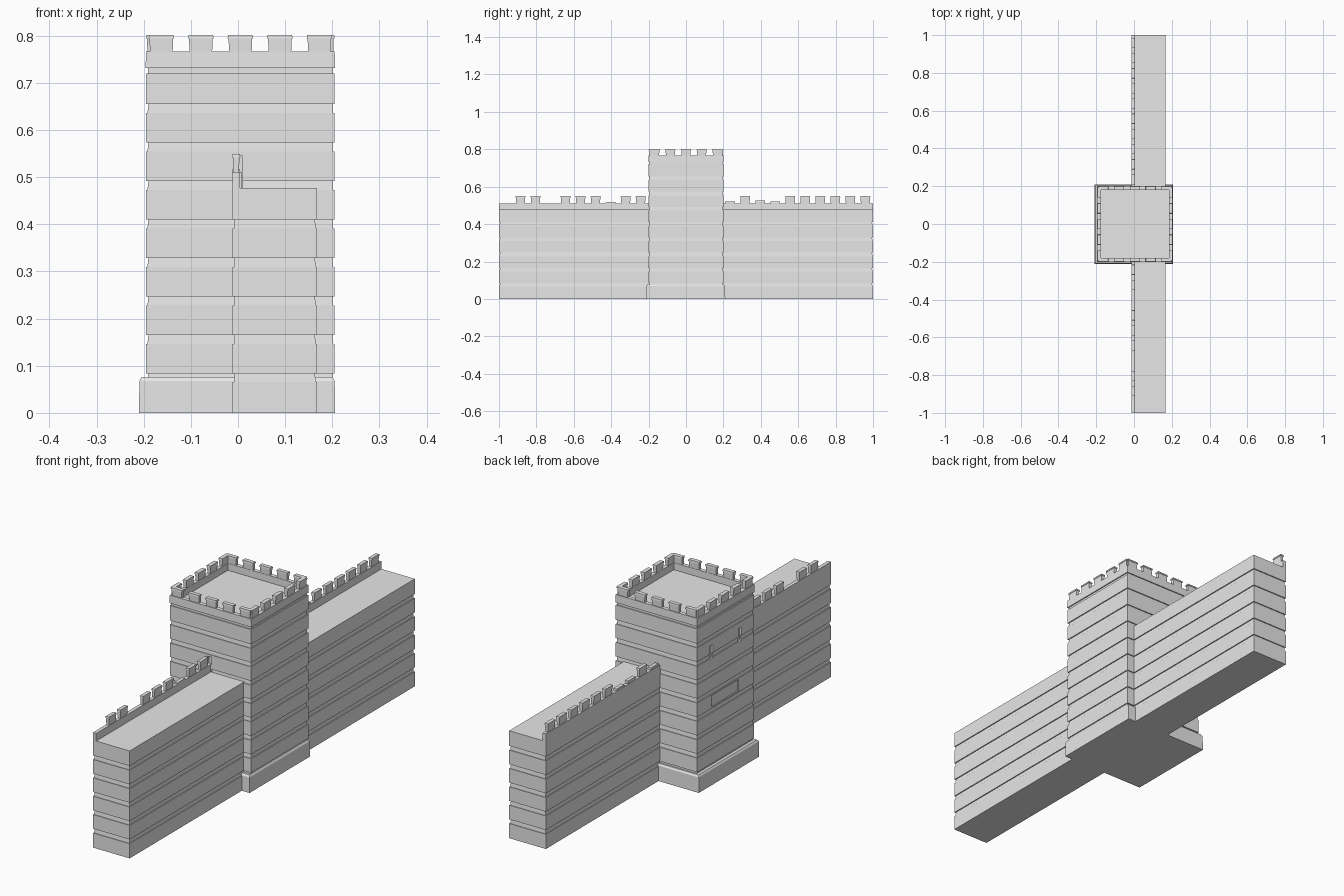
import bpy
import bmesh

cube = bpy.data.objects.get("Cube")
if cube:
    bpy.data.objects.remove(cube, do_unlink=True)

stone = bpy.data.materials.new("pale grey stone")
stone.use_nodes = True
GREY = (0.8, 0.8, 0.8, 1.0)
stone.diffuse_color = GREY
stone.node_tree.nodes["Principled BSDF"].inputs["Base Color"].default_value = GREY


def finish(name, bm):
    bmesh.ops.recalc_face_normals(bm, faces=bm.faces)
    mesh = bpy.data.meshes.new(name)
    bm.to_mesh(mesh)
    bm.free()
    mesh.materials.append(stone)
    obj = bpy.data.objects.new(name, mesh)
    bpy.context.collection.objects.link(obj)
    return obj


def stack(name, x0, x1, y0, y1, profile):
    """Closed rectangular solid following a profile of (height, inset) pairs."""
    bm = bmesh.new()
    rings = []
    for z, i in profile:
        corners = ((x0 + i, y0 + i), (x1 - i, y0 + i), (x1 - i, y1 - i), (x0 + i, y1 - i))
        rings.append([bm.verts.new((x, y, z)) for x, y in corners])
    for low, high in zip(rings, rings[1:]):
        for k in range(4):
            n = (k + 1) % 4
            bm.faces.new((low[k], low[n], high[n], high[k]))
    bm.faces.new(rings[0][::-1])
    bm.faces.new(rings[-1])
    return finish(name, bm)


def box(name, x0, x1, y0, y1, z0, z1):
    return stack(name, x0, x1, y0, y1, [(z0, 0), (z1, 0)])


def courses(count):
    """Stone courses parted by shallow sloping grooves."""
    points = [(0, 0)]
    for n in range(count):
        z = 0.065 + n * 0.0815
        points += [(z, 0), (z, 0.003), (z + 0.019, 0.005), (z + 0.019, 0)]
    return points


def merlon(name, x, y, sx, sy, z0, z1):
    """Small battlement block with a slightly wider cap."""
    cap = z1 - 0.007
    return stack(name, x - sx / 2, x + sx / 2, y - sy / 2, y + sy / 2,
                 [(z0, 0.003), (cap, 0.002), (cap, 0), (z1, 0.001)])


# Tower with sunken roof deck inside a thin parapet
X0, X1, HALF = -0.195, 0.205, 0.2
tower = stack("tower", X0, X1, -HALF, HALF,
              courses(8) + [(0.72, 0), (0.72, 0.004), (0.731, 0.004), (0.731, -0.001),
                            (0.766, 0), (0.766, 0.018), (0.735, 0.018)])

# Arrow slits and recessed panel in the tower faces
cutters = [
    box("slit_cutter", -0.01, 0.01, -0.25, -0.19, 0.477, 0.545),
    box("slit_cutter", -0.25, -0.185, -0.11, -0.09, 0.55, 0.61),
    box("slit_cutter", -0.25, -0.185, 0.09, 0.11, 0.55, 0.61),
    box("panel_cutter", -0.25, -0.191, -0.09, 0.1, 0.335, 0.385),
]
for cutter in cutters:
    cutter.hide_render = True
    mod = tower.modifiers.new("opening", "BOOLEAN")
    mod.operation = "DIFFERENCE"
    mod.solver = "EXACT"
    mod.object = cutter
    bpy.context.view_layer.objects.active = tower
    bpy.ops.object.modifier_apply(modifier=mod.name)
    bpy.data.objects.remove(cutter, do_unlink=True)

# Stones filling the front slit and the broad footing
box("slit_stone", -0.008, 0.008, -0.197, -0.188, 0.477, 0.51)
stack("tower_footing", -0.21, 0.206, -0.213, 0.21, [(0, 0), (0.068, 0.001), (0.076, 0.006)])

# Tower battlements
for n in range(5):
    step = (n - 2) * 0.0855 * 0.98
    cx = (X0 + X1) / 2
    for side in (-1, 1):
        merlon("tower_merlon", cx + step, side * (HALF - 0.01), 0.054, 0.02, 0.765, 0.801)
        merlon("tower_merlon", cx + side * (HALF - 0.01), step, 0.02, 0.054, 0.765, 0.801)

# Long wall on both sides, with a raised parapet along one edge
W0, W1 = -0.012, 0.168
for name, y0, y1 in (("front_wall", -1, -0.19), ("back_wall", 0.19, 1)):
    stack(name, W0, W1, y0, y1, courses(5) + [(0.477, 0)])
    stack(name + "_parapet", W0, W0 + 0.016, y0, y1, [(0.47, 0), (0.511, 0)])

# Wall battlements: some are missing, some worn down to stubs
missing, worn = {0, 3}, {7, 10, 12, 13}
heights = {7: 0.517, 10: 0.522, 12: 0.525, 13: 0.52}
slots = [-0.965 + 0.0803 * n for n in range(10)] + [0.236 + 0.0803 * n for n in range(10)]
for n, y in enumerate(slots):
    if n not in missing:
        top = heights[n] if n in worn else 0.549
        merlon("wall_merlon", W0 + 0.008, y, 0.018, 0.054, 0.505, top)
